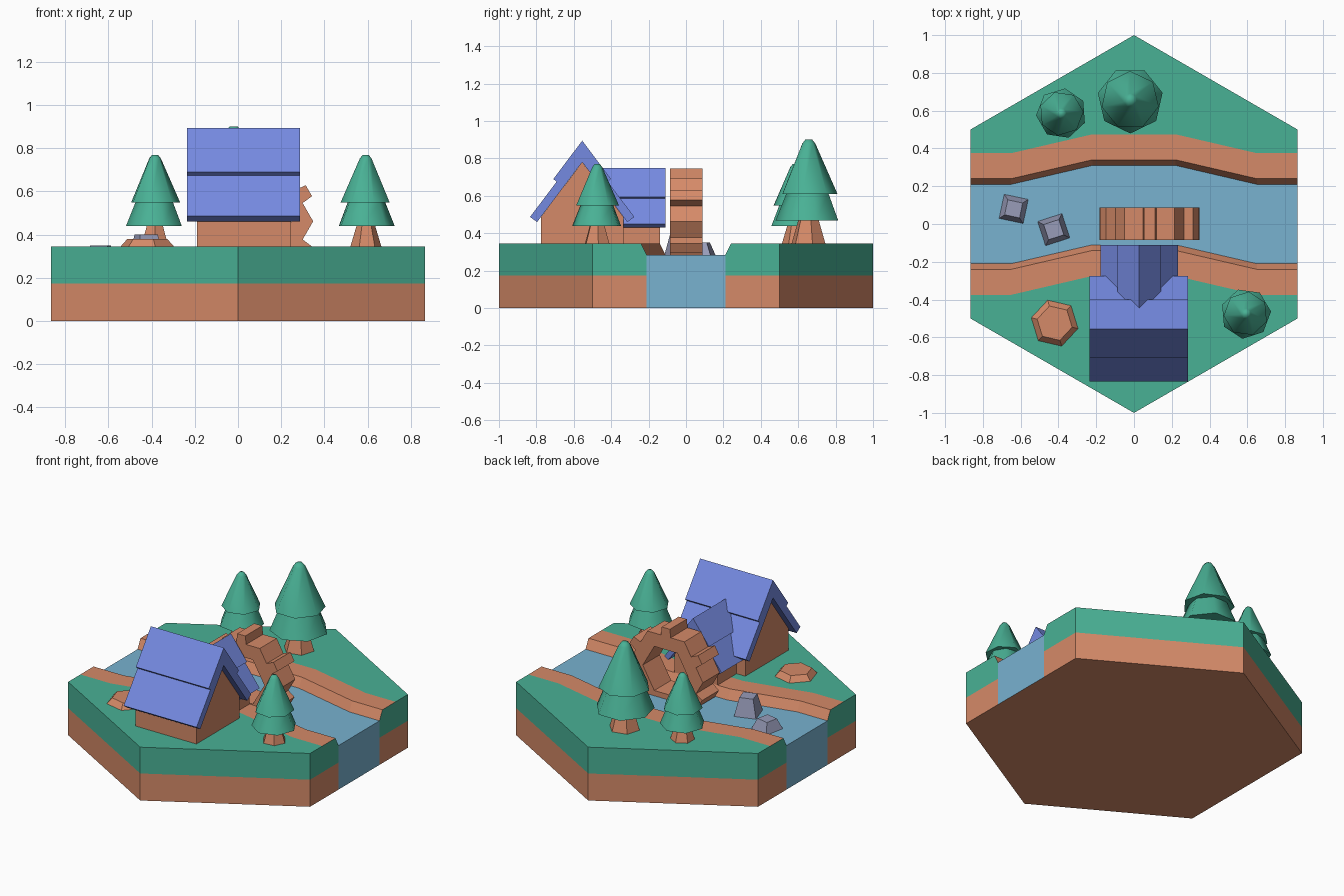
import bpy, bmesh, math
from mathutils import Vector

if "Cube" in bpy.data.objects:
    bpy.data.objects.remove(bpy.data.objects["Cube"])


def material(name, rgb):
    m = bpy.data.materials.new(name)
    lin = [((c / 255 + 0.055) / 1.055) ** 2.4 for c in rgb]
    m.diffuse_color = (*lin, 1)
    m.use_nodes = True
    m.node_tree.nodes["Principled BSDF"].inputs["Base Color"].default_value = m.diffuse_color
    return m


GRASS = material("grass green", (73, 177, 149))
DIRT = material("dirt brown", (213, 138, 104))
WATER = material("water blue", (120, 178, 208))
ROOF = material("roof blue", (117, 138, 225))
STONE = material("stone grey", (152, 156, 185))


def finish(name, bm, mats, smooth=None):
    bmesh.ops.recalc_face_normals(bm, faces=bm.faces)
    me = bpy.data.meshes.new(name)
    bm.to_mesh(me)
    bm.free()
    for m in mats:
        me.materials.append(m)
    if smooth:
        me.shade_smooth()
        me.set_sharp_from_angle(angle=math.radians(smooth))
    ob = bpy.data.objects.new(name, me)
    bpy.context.collection.objects.link(ob)
    return ob


def prism(name, polys, axis, a, b, mat):
    """Extrude flat (u, z) outlines along x or y from a to b."""
    bm = bmesh.new()
    for poly in polys:
        bm.faces.new([bm.verts.new((a, u, z) if axis == "x" else (u, a, z)) for u, z in poly])
    bmesh.ops.remove_doubles(bm, verts=bm.verts, dist=1e-5)
    ext = bmesh.ops.extrude_face_region(bm, geom=bm.faces[:])
    move = Vector((b - a, 0, 0)) if axis == "x" else Vector((0, b - a, 0))
    bmesh.ops.translate(bm, vec=move, verts=[g for g in ext["geom"] if isinstance(g, bmesh.types.BMVert)])
    return finish(name, bm, [mat])


def stack(name, x, y, sections, sides, turn, mat, smooth=None):
    """Stack of regular polygons given as (radius, z)."""
    bm = bmesh.new()
    rings = []
    for r, z in sections:
        angles = [math.radians(turn) + math.tau * i / sides for i in range(sides)]
        rings.append([bm.verts.new((x + r * math.cos(t), y + r * math.sin(t), z)) for t in angles])
    for lo, hi in zip(rings, rings[1:]):
        for i in range(sides):
            j = (i + 1) % sides
            bm.faces.new((lo[i], lo[j], hi[j], hi[i]))
    bm.faces.new(rings[0][::-1])
    bm.faces.new(rings[-1])
    return finish(name, bm, [mat], smooth)


# Hexagonal ground with a bent river: one closed cross-section per x, bridged
TOP, MID, WET = 0.345, 0.175, 0.285
bm = bmesh.new()
columns = []
for x in (-0.866, -0.65, -0.22, 0, 0.22, 0.65, 0.866):
    h = 1 - abs(x) * 0.5 / 0.866
    b = 0.1 if abs(x) < 0.3 else 0
    section = [(-h, TOP), (-0.375 + b, TOP), (-0.24 + b, TOP), (-0.21 + b, WET),
               (0.21 + b, WET), (0.24 + b, TOP), (0.375 + b, TOP), (h, TOP), (h, MID),
               (h, 0), (0.21 + b, 0), (-0.21 + b, 0), (-h, 0), (-h, MID)]
    columns.append([bm.verts.new((x, y, z)) for y, z in section])
strip_mats = [0, 1, 1, 2, 1, 1, 0, 0, 1, 1, 1, 1, 1, 0]
for c, d in zip(columns, columns[1:]):
    for i, m in enumerate(strip_mats):
        j = (i + 1) % 14
        bm.faces.new((c[i], c[j], d[j], d[i])).material_index = m
for c in (columns[0], columns[-1]):
    south, north = [bm.verts.new((c[0].co.x, y, MID)) for y in (-0.21, 0.21)]
    for verts, m in (((c[4], c[5], c[6], c[7], c[8], north), 0),
                     ((north, c[8], c[9], c[10]), 1),
                     ((c[3], c[4], north, c[10], c[11], south), 2),
                     ((c[0], c[1], c[2], c[3], south, c[13]), 0),
                     ((c[13], south, c[11], c[12]), 1)):
        bm.faces.new(verts).material_index = m
finish("ground", bm, [GRASS, DIRT, WATER])


def mirrored(center, half):
    """Outline from a right half listed from outer ridge round to inner ridge."""
    right = [(center + u, z) for u, z in half]
    left = [(center - u, z) for u, z in half[-2:0:-1]]
    return right + left


# House and its wing: gabled walls and two-step roofs
def gable(name, axis, center, half_wall, eave, peak, wall_span, roof, roof_span):
    prism(name + "_walls", [mirrored(center, [(0, peak), (half_wall, eave), (half_wall, TOP), (0, TOP)])],
          axis, *wall_span, DIRT)
    prism(name + "_roof", [mirrored(center, roof)], axis, *roof_span, ROOF)


gable("house", "x", -0.555, 0.22, 0.487, 0.78, (-0.19, 0.245),
      [(0, 0.895), (0.154, 0.69), (0.137, 0.675), (0.279, 0.487), (0.241, 0.46), (0, 0.78)],
      (-0.235, 0.287))
gable("wing", "y", 0.027, 0.155, 0.461, 0.667, (-0.5, -0.14),
      [(0, 0.748), (0.115, 0.595), (0.1025, 0.586), (0.205, 0.449), (0.178, 0.43), (0, 0.667)],
      (-0.5, -0.11))

# Water wheel: hexagonal ring with a paddle on each side
cx, cz = 0.083, 0.462


def polar(r, t, side=0.0):
    return (cx + r * math.cos(t) - side * math.sin(t), cz + r * math.sin(t) + side * math.cos(t))


segments = []
for k in range(6):
    t0, tm, t1 = (math.radians(60 * k + d) for d in (0, 30, 60))
    segments.append([polar(0.165, t0), polar(0.265, t0), polar(0.2295, tm, -0.035), polar(0.283, tm, -0.029),
                     polar(0.283, tm, 0.029), polar(0.2295, tm, 0.035), polar(0.265, t1), polar(0.165, t1)])
prism("water_wheel", segments, "y", -0.085, 0.088, DIRT)

# Trees: tapered trunk and two foliage tiers
for n, (x, y, s, turn) in enumerate([(-0.02, 0.655, 1.31, 13), (-0.385, 0.585, 1, 30), (0.592, -0.475, 1, 5)]):
    def scaled(*pts):
        return [(r * s, TOP + z * s) for r, z in pts]
    stack(f"tree_trunk_{n}", x, y, scaled((0.072, 0), (0.042, 0.1)), 6, turn, DIRT)
    stack(f"tree_lower_{n}", x, y, scaled((0.134, 0.095), (0.09, 0.205)), 7, turn, GRASS, 55)
    stack(f"tree_upper_{n}", x, y, scaled((0.118, 0.203), (0.028, 0.408), (0.015, 0.424)), 7, turn + 26, GRASS, 55)

# River rocks
stack("rock_low", -0.637, 0.08, [(0.1, 0.27), (0.057, 0.35)], 4, 33, STONE)
stack("rock_tall", -0.425, -0.03, [(0.1, 0.27), (0.06, 0.4)], 4, 63, STONE)

# Low earth mound beside the house
stack("mound", -0.42, -0.525, [(0.127, TOP - 0.01), (0.127, TOP), (0.095, 0.38)], 6, -13, DIRT)
